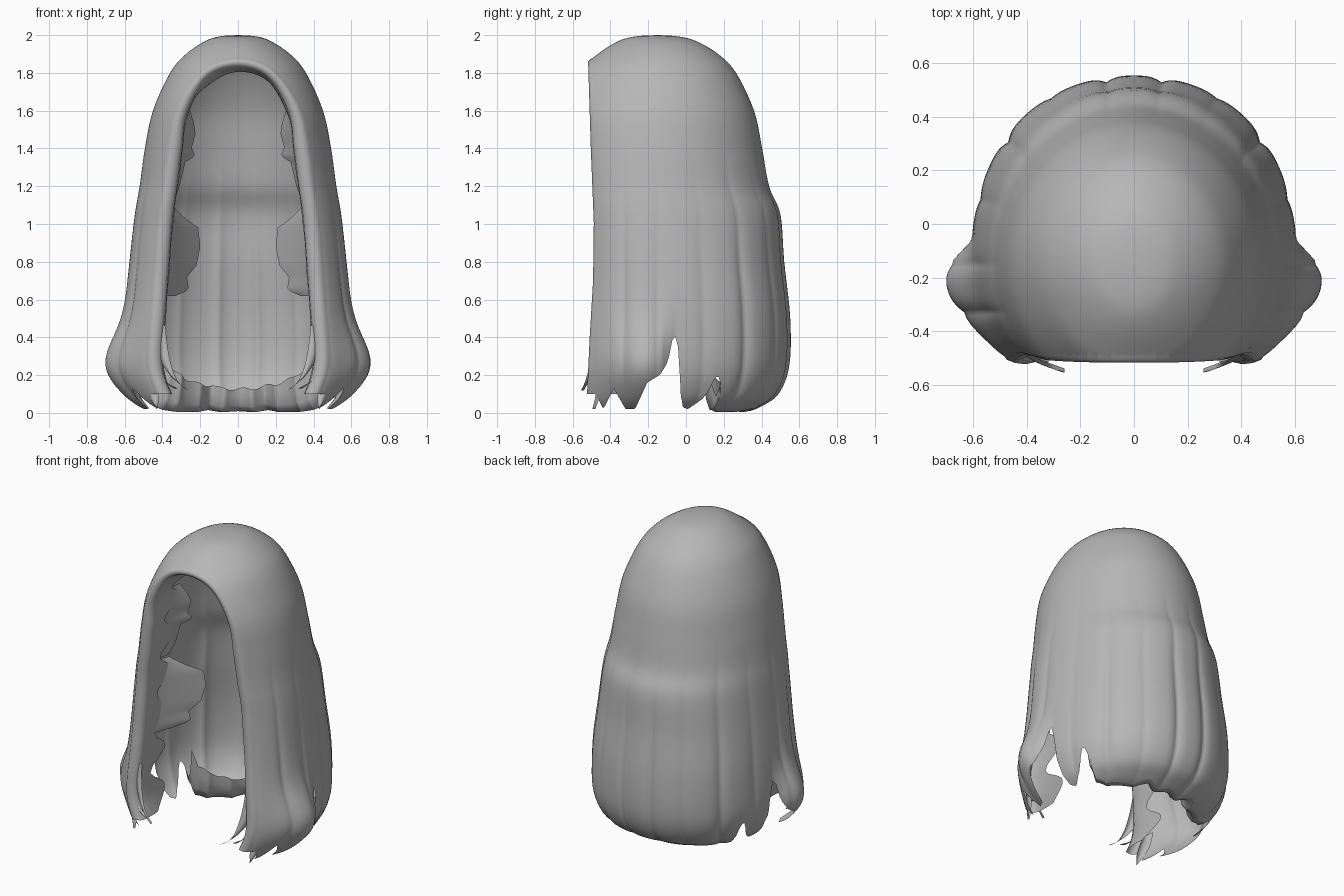
import bpy, bmesh, math, random
from mathutils import Vector

if "Cube" in bpy.data.objects:
    bpy.data.objects.remove(bpy.data.objects["Cube"])

random.seed(4)
mat = bpy.data.materials.new("soft grey hair")
mat.diffuse_color = (0.47, 0.47, 0.47, 1)
mat.use_nodes = True
mat.node_tree.nodes["Principled BSDF"].inputs["Base Color"].default_value = mat.diffuse_color
CY = -0.15  # crown position in y


def finish(name, bm):
    bmesh.ops.recalc_face_normals(bm, faces=bm.faces)
    me = bpy.data.meshes.new(name)
    bm.to_mesh(me)
    bm.free()
    me.materials.append(mat)
    for p in me.polygons:
        p.use_smooth = True
    ob = bpy.data.objects.new(name, me)
    bpy.context.collection.objects.link(ob)
    return ob


def lerp_table(tab, x):
    if x <= tab[0][0]:
        return tab[0][1]
    for (a, va), (b, vb) in zip(tab, tab[1:]):
        if x <= b:
            return va + (vb - va) * (x - a) / (b - a)
    return tab[-1][1]


def grid_faces(bm, rows):
    for r0, r1 in zip(rows, rows[1:]):
        for i in range(len(r0) - 1):
            bm.faces.new((r0[i], r0[i + 1], r1[i + 1], r1[i]))


# Height profile: z, half width, back depth, front depth
CTRL = [Vector(c) for c in [
    (2.0, 0.0, 0.0, 0.0), (1.994, .09, .10, .11), (1.97, .17, .20, .20),
    (1.9, .275, .32, .305), (1.8, .36, .415, .405), (1.6, .45, .51, .50),
    (1.4, .493, .553, .52), (1.2, .522, .59, .53), (1.05, .548, .65, .535),
    (.8, .577, .67, .535), (.5, .605, .702, .535), (.25, .607, .697, .535),
    (.1, .56, .64, .53), (.03, .50, .54, .53), (0.0, .44, .46, .53)]]
PROF = []
for i in range(len(CTRL) - 1):
    p0, p1, p2, p3 = CTRL[max(i - 1, 0)], CTRL[i], CTRL[i + 1], CTRL[min(i + 2, len(CTRL) - 1)]
    for k in range(5):
        t = k / 5
        PROF.append(0.5 * (2 * p1 + (p2 - p0) * t + (2 * p0 - 5 * p1 + 4 * p2 - p3) * t * t
                           + (3 * p1 - p0 - 3 * p2 + p3) * t ** 3))
PROF.append(CTRL[-1])


def profile(z):
    for a, b in zip(PROF, PROF[1:]):
        if a[0] >= z >= b[0]:
            return a.lerp(b, (a[0] - z) / max(a[0] - b[0], 1e-6))
    return PROF[-1]


# Ragged hem height by angle from the back, in degrees
HEM = [(0, .015), (12, .005), (20, .025), (30, .005), (50, .01), (58, .03), (62, .19), (64, .19),
       (67, .08), (72, .02), (76, .03), (79.5, .1), (81, .34), (83, .43), (85.5, .27), (89, .2),
       (96, .16), (103, .02), (109, .02), (115, .13), (121, .02), (126, .1), (130, .1),
       (134, .13), (180, .13)]


def hair_point(deg, z):
    _, w, b, f = profile(z)
    a = math.radians(deg)
    d = abs(deg)
    low = min(max((1.4 - z) / 0.8, 0), 1)
    amp = .028 * low * (.7 + .3 * math.sin(d * .13 + 1))
    groove = 1 - amp * (1 - abs(math.sin(math.radians(d * 9 + 90)))) ** 2
    c, s = math.cos(a), math.sin(a)
    if d < 90:  # fuller corners behind the ears
        boost = 1 + .035 * low * math.sin(2 * math.radians(d)) ** 2
        c, s = c * boost, s * boost
    # side lock flares outwards near its tip
    edge = min(max((d - 82) / 7, 0), 1)
    flare = .1 * edge * math.exp(-((d - 99) / 21) ** 2) * math.exp(-((z - .25) / .2) ** 2)
    return Vector((s * w * groove + math.copysign(flare, deg),
                   CY + c * groove * (b if d < 90 else f), z))


# Main outer hair shell: strands fall from the crown to the ragged hem
bm = bmesh.new()
N = 288
degs = [-180 + 360 * i / N for i in range(N)]
rows = []
for p in PROF[1:]:
    row = []
    for d in degs:
        z = p[0]
        h = lerp_table(HEM, abs(d))
        if z < 0.7:
            z = h + z / 0.7 * (0.7 - h)
        row.append(bm.verts.new(hair_point(d, z)))
    rows.append(row + [row[0]])
grid_faces(bm, rows)
top = bm.verts.new((0, CY, 2.0))
for i in range(N):
    bm.faces.new((top, rows[0][i], rows[0][i + 1]))

# Open the face side, then roll the cut edge inwards as a rim with a torn lining
CUT = -.482
bmesh.ops.bisect_plane(bm, geom=bm.verts[:] + bm.edges[:] + bm.faces[:], dist=1e-5,
                       plane_co=(0, CUT, 0), plane_no=(0, -1, 0), clear_outer=True)
edges = [e for e in bm.edges if e.is_boundary and all(abs(v.co.y - CUT) < 1e-4 for v in e.verts)]


def inward(co):
    if co.z < 1.4:
        return Vector((-math.copysign(1, co.x), 0, 0))
    v = Vector((-co.x, 0, 1.4 - co.z)).normalized()
    return v * (1 - 0.4 * min((co.z - 1.4) / .45, 1))


for dy, din in [(-.013, .01), (-.009, .022), (.008, .036), (.03, .016),
                (.06, .004), (.06, 0), (.06, -.004)]:
    ext = bmesh.ops.extrude_edge_only(bm, edges=edges)["geom"]
    edges = [g for g in ext if isinstance(g, bmesh.types.BMEdge)
             and g.is_boundary and all(v in ext for v in g.verts)]
    for v in [g for g in ext if isinstance(g, bmesh.types.BMVert)]:
        rag = 1 + .4 * math.sin(v.co.z * 23 + v.co.x * 9) if dy > .05 else 1
        v.co += inward(v.co) * din * rag + Vector((0, dy * rag, 0))
        if dy > .05 and v.co.z > 1.4:  # ceiling lining droops
            v.co.z -= .012 * rag * (v.co.z - 1.4) / .45
# front edge leans: further forward at the top and at the tips
LEAN = [(.1, -.02), (.4, -.006), (.7, .012), (1.0, .016), (1.4, 0), (1.85, -.014)]
for v in bm.verts:
    if v.co.y < -.3:
        v.co.y += lerp_table(LEAN, v.co.z) * min((-.3 - v.co.y) / .18, 1)
finish("outer_hair", bm)

# Rolled-under lip along the inside of the back hem
bm = bmesh.new()
rows = []
for z, k in [(None, 1), (.0, .93), (.03, .87), (.08, .84), (.12, .83)]:
    row = []
    for i in range(81):
        d = -61 + 122 * i / 80
        h = lerp_table(HEM, abs(d))
        co = hair_point(d, h)
        if z is not None:
            rag = 1 + .6 * (d / 50) ** 2 + .06 * math.sin(d * .33) * (z > .1)
            co = Vector((co.x * k, CY + (co.y - CY) * k, max(h * .6, 0.004) + z * rag))
        row.append(bm.verts.new(co))
    rows.append(row)
grid_faces(bm, rows)
finish("inner_hem_lip", bm)


# Torn inner lining on each side: reach towards the middle by height
def lining(name, side, x0, y0, depth, tab):
    bm = bmesh.new()
    rows = []
    z0, z1 = tab[0][0], tab[-1][0]
    for j in range(25):
        z = z0 + (z1 - z0) * j / 24
        r = lerp_table(tab, z)
        xs = x0 - max(z - 1.1, 0) * .16
        rows.append([bm.verts.new((side * (xs - r * t ** 1.3), y0 + depth * t * (.3 + r * 4), z))
                     for t in [i / 8 for i in range(9)]])
    grid_faces(bm, rows)
    finish(name, bm)


FLAP = [(.62, .05), (.65, .12), (.72, .11), (.78, .16), (.88, .18), (.98, .17), (1.03, .1), (1.1, .03)]
UPPER = [(1.12, .02), (1.2, .04), (1.33, .05), (1.36, .1), (1.4, .07), (1.48, .08), (1.54, .06), (1.62, .02)]


# Loose tapered wisps at the front corners
def wisp(name, side, pts, width):
    bm = bmesh.new()
    rows = []
    n = 14
    a, b, c = [Vector(p) for p in pts]
    for i in range(n + 1):
        t = i / n
        p = a * (1 - t) ** 2 + b * 2 * t * (1 - t) + c * t * t
        w = width * (math.sin(math.pi * min(t * .75 + .25, 1)) + .02)
        row = []
        for u, bulge in [(-1, 0), (-.5, .012), (0, .016), (.5, .012), (1, 0)]:
            q = p + Vector((.6 * u * w, .3 * u * w - bulge, .5 * u * w))
            row.append(bm.verts.new((q.x * side, q.y, q.z)))
        rows.append(row)
    grid_faces(bm, rows)
    finish(name, bm)


for side, tag in ((-1, "left"), (1, "right")):
    lining("inner_flap_" + tag, side, .38, -.36, .3, FLAP)
    lining("upper_lining_" + tag, side, .365, -.36, .3, UPPER)
    wisp("front_wisp_long_" + tag, side, [(.41, -.46, .48), (.42, -.49, .2), (.26, -.54, .12)], .06)
    wisp("front_wisp_short_" + tag, side, [(.45, -.45, .27), (.42, -.49, .16), (.32, -.5, .13)], .06)
    wisp("front_wisp_low_" + tag, side, [(.47, -.43, .22), (.46, -.46, .1), (.43, -.48, .02)], .06)
